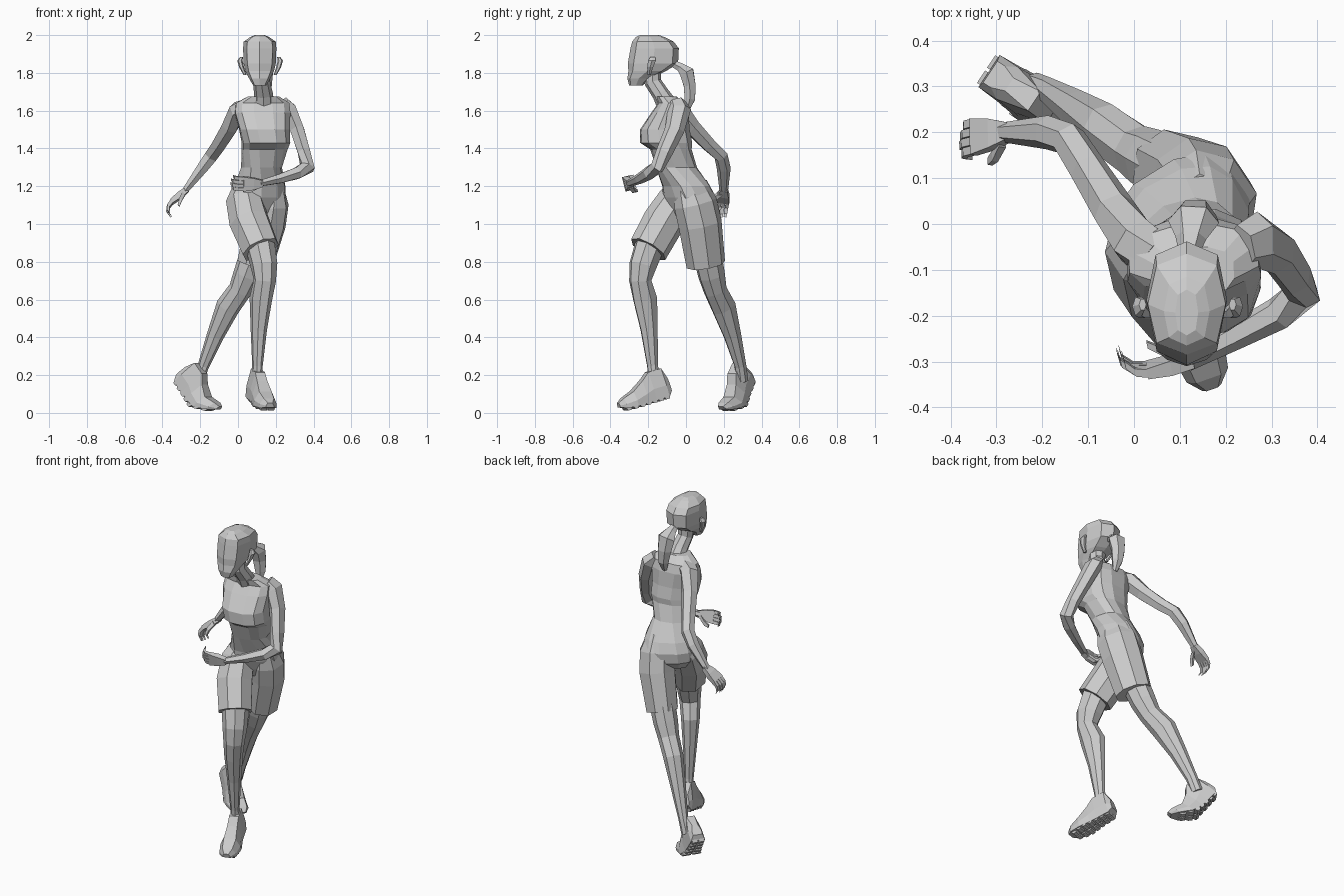
import bpy, bmesh, math
from mathutils import Vector


def make(name, bm):
    bmesh.ops.recalc_face_normals(bm, faces=bm.faces)
    me = bpy.data.meshes.new(name)
    bm.to_mesh(me)
    bm.free()
    ob = bpy.data.objects.new(name, me)
    bpy.context.collection.objects.link(ob)
    return ob


def skin(bm, rings):
    """Bridge a list of equal-sized point rings and cap both ends."""
    vs = [[bm.verts.new(p) for p in r] for r in rings]
    n = len(vs[0])
    for r, s in zip(vs, vs[1:]):
        for i in range(n):
            j = (i + 1) % n
            bm.faces.new((r[i], r[j], s[j], s[i]))
    bm.faces.new(vs[0])
    bm.faces.new(vs[-1])


def loft(bm, rows, sides=8, yaw=0, flat=False, power=1.0, turn=0.0):
    """Rows are x, y, z, half width, half depth (and optionally yaw)."""
    pts = [Vector(r[:3]) for r in rows]
    rings = []
    for k, r in enumerate(rows):
        t = Vector()
        if k:
            t += (pts[k] - pts[k - 1]).normalized()
        if k < len(pts) - 1:
            t += (pts[k + 1] - pts[k]).normalized()
        t = Vector((0, 0, 1)) if flat else t.normalized()
        w = math.radians(r[5] if len(r) > 5 else yaw)
        u = Vector((math.cos(w), math.sin(w), 0))
        u = (u - t * u.dot(t)).normalized()
        v = t.cross(u)
        ring = []
        for i in range(sides):
            a = 2 * math.pi * (i + turn) / sides
            c, s = math.cos(a), math.sin(a)
            c = math.copysign(abs(c) ** power, c)
            s = math.copysign(abs(s) ** power, s)
            ring.append(pts[k] + u * c * r[3] + v * s * r[4])
        rings.append(ring)
    skin(bm, rings)


def part(name, rows, **kw):
    bm = bmesh.new()
    loft(bm, rows, **kw)
    return make(name, bm)


# Torso: hips turned, shoulders nearly square to the front
part("torso", [
    (.085, .0, 1.03, .085, .07, 34), (.095, .02, 1.08, .14, .105, 34),
    (.105, .015, 1.14, .152, .12, 32),
    (.115, .0, 1.2, .137, .115, 28), (.125, -.05, 1.3, .105, .105, 15),
    (.14, -.08, 1.395, .122, .108, 8), (.148, -.105, 1.43, .128, .138, 6),
    (.14, -.112, 1.5, .135, .132, 4), (.13, -.085, 1.59, .15, .098, 3),
    (.13, -.075, 1.64, .145, .072, 3), (.135, -.105, 1.675, .085, .055, 3)],
    sides=12, flat=True, power=.8, turn=.5)

# Neck, head, ears and ponytail
part("neck", [(.137, -.1, 1.63, .055, .055), (.135, -.135, 1.69, .05, .045),
              (.125, -.175, 1.75, .045, .045), (.12, -.18, 1.82, .05, .05)], sides=8)
part("head", [
    (.115, -.265, 1.733, .034, .036), (.115, -.25, 1.77, .056, .06),
    (.115, -.205, 1.81, .076, .1), (.115, -.175, 1.85, .085, .133),
    (.115, -.166, 1.93, .088, .128), (.115, -.175, 1.965, .085, .11),
    (.115, -.19, 1.99, .05, .075), (.115, -.193, 2.0, .025, .05)],
    sides=8, flat=True, power=.75)
for side, label in ((-1, "right_ear"), (1, "left_ear")):
    x = .117 + side * .08
    part(label, [(x, -.195, 1.79, .008, .01), (x + side * .018, -.19, 1.83, .013, .018),
                 (x + side * .027, -.18, 1.865, .014, .024),
                 (x + side * .018, -.176, 1.885, .008, .014)], sides=6, flat=True)
part("ponytail", [(.12, -.065, 1.848, .022, .022), (.124, -.03, 1.83, .034, .026),
                  (.13, .005, 1.80, .056, .044), (.134, .02, 1.73, .045, .036),
                  (.14, .02, 1.66, .034, .032), (.143, .005, 1.6, .014, .012)], sides=6)

# Shorts legs with wide hems
part("right_shorts_leg", [(.045, -.015, 1.19, .07, .09), (.035, -.05, 1.12, .098, .105),
                          (.06, -.12, 1.01, .108, .112),
                          (.12, -.2, .865, .1, .108)], sides=8, yaw=34, turn=.5)
part("left_shorts_leg", [(.17, .025, 1.21, .065, .095), (.162, .05, 1.11, .105, .12),
                         (.145, .075, 1.0, .108, .12),
                         (.09, .105, .785, .095, .108)], sides=8, yaw=34, turn=.5)

# Bare legs
part("right_leg", [(.11, -.18, .92, .08, .085), (.138, -.228, .78, .07, .076),
                   (.142, -.242, .70, .06, .06), (.12, -.215, .6, .053, .072),
                   (.11, -.195, .44, .04, .05), (.103, -.177, .25, .026, .032),
                   (.10, -.165, .14, .028, .033)], sides=8, yaw=34)
part("left_leg", [(.10, .105, .88, .075, .08), (.045, .135, .73, .07, .074),
                  (.01, .155, .65, .06, .064), (-.055, .2, .56, .057, .072),
                  (-.12, .246, .41, .043, .05), (-.183, .288, .25, .028, .034),
                  (-.213, .298, .17, .03, .034)], sides=8, yaw=34)

# Arms
part("right_arm", [(.04, -.07, 1.615, .055, .05), (.0, -.035, 1.6, .058, .052),
                   (-.043, .03, 1.515, .046, .048), (-.1, .12, 1.42, .04, .042),
                   (-.142, .185, 1.36, .037, .04), (-.19, .2, 1.295, .037, .034),
                   (-.285, .2, 1.17, .022, .018)], sides=6, yaw=90)
part("left_arm", [(.235, -.05, 1.64, .05, .04), (.27, -.035, 1.605, .062, .046),
                  (.313, -.06, 1.5, .052, .042), (.35, -.115, 1.38, .044, .038),
                  (.368, -.152, 1.3, .037, .042), (.315, -.195, 1.27, .037, .035),
                  (.22, -.245, 1.24, .03, .028), (.115, -.3, 1.215, .022, .018)],
     sides=6, yaw=90)


def hand(name, wrist, direction, palm, scale):
    """Palm with four curled fingers and a thumb."""
    d = Vector(direction).normalized()
    p = Vector(palm)
    p = (p - d * p.dot(d)).normalized()
    a = d.cross(p)
    w = Vector(wrist)
    bm = bmesh.new()

    def slab(rows):
        # Rows: along, across, toward palm, half width, half thickness
        skin(bm, [[w + (d * f + a * (c + i * h) + p * (n + j * k)) * scale
                   for i, j in ((-1, -1), (1, -1), (1, 1), (-1, 1))]
                  for f, c, n, h, k in rows])

    slab([(-.02, 0, 0, .018, .014), (.03, 0, 0, .032, .017), (.085, 0, 0, .04, .012)])
    for i in range(4):
        c = -.03 + i * .02
        s = (.85, 1, 1.05, .95)[i]
        slab([(.08, c, 0, .009, .01), (.08 + .035 * s, c, .008, .009, .009),
              (.08 + .058 * s, c, .03, .009, .009), (.08 + .06 * s, c, .055, .007, .007)])
    slab([(.01, .018, .008, .013, .012), (.045, .045, .025, .011, .01),
          (.075, .05, .045, .008, .008)])
    make(name, bm)


hand("right_hand", (-.285, .2, 1.17), (-.78, -.12, -.62), (.3, -.15, -.9), 1.0)
hand("left_hand", (.11, -.302, 1.215), (-1, -.2, -.03), (-.1, 1, .25), .98)


def shoe(name, origin, heading, pitch, bend):
    """Running shoe with a flared sole and rows of tread studs."""
    h = Vector((heading[0], heading[1], 0)).normalized()
    z = Vector((0, 0, 1))
    f = h * math.cos(pitch) - z * math.sin(pitch)
    up = h * math.sin(pitch) + z * math.cos(pitch)
    s = f.cross(up)
    o = Vector(origin)

    def at(x, y, zz):
        return o + f * x + s * y + up * (zz + max(0, x - .09) * bend)

    bm = bmesh.new()
    # Along, half width, bottom, top
    rows = [(-.1, .028, .025, .09), (-.075, .042, .0, .155), (.0, .045, .0, .155),
            (.045, .048, .0, .12), (.11, .058, .0, .08), (.17, .048, .005, .058),
            (.2, .022, .015, .04)]
    skin(bm, [[at(x, -w, b), at(x, w, b), at(x, w, b + .4 * (t - b)),
               at(x, .6 * w, t), at(x, -.6 * w, t), at(x, -w, b + .4 * (t - b))]
              for x, w, b, t in rows])
    make(name, bm)
    bm = bmesh.new()
    for k in range(7):
        x = -.065 + k * .037
        w = (.036, .04, .042, .048, .054, .05, .038)[k]
        for q in (-1, 1):
            skin(bm, [[at(x + i * e, q * (w * .55 + j * w * .45), b)
                       for i, j in ((-1, -1), (1, -1), (1, 1), (-1, 1))]
                      for e, b in ((.017, .006), (.01, -.01))])
    make(name + "_tread", bm)


shoe("right_shoe", (.103, -.168, .066), (.095, -.27), math.radians(16), .03)
shoe("left_shoe", (-.276, .307, .108), (.83, -.55), math.radians(50), .75)
